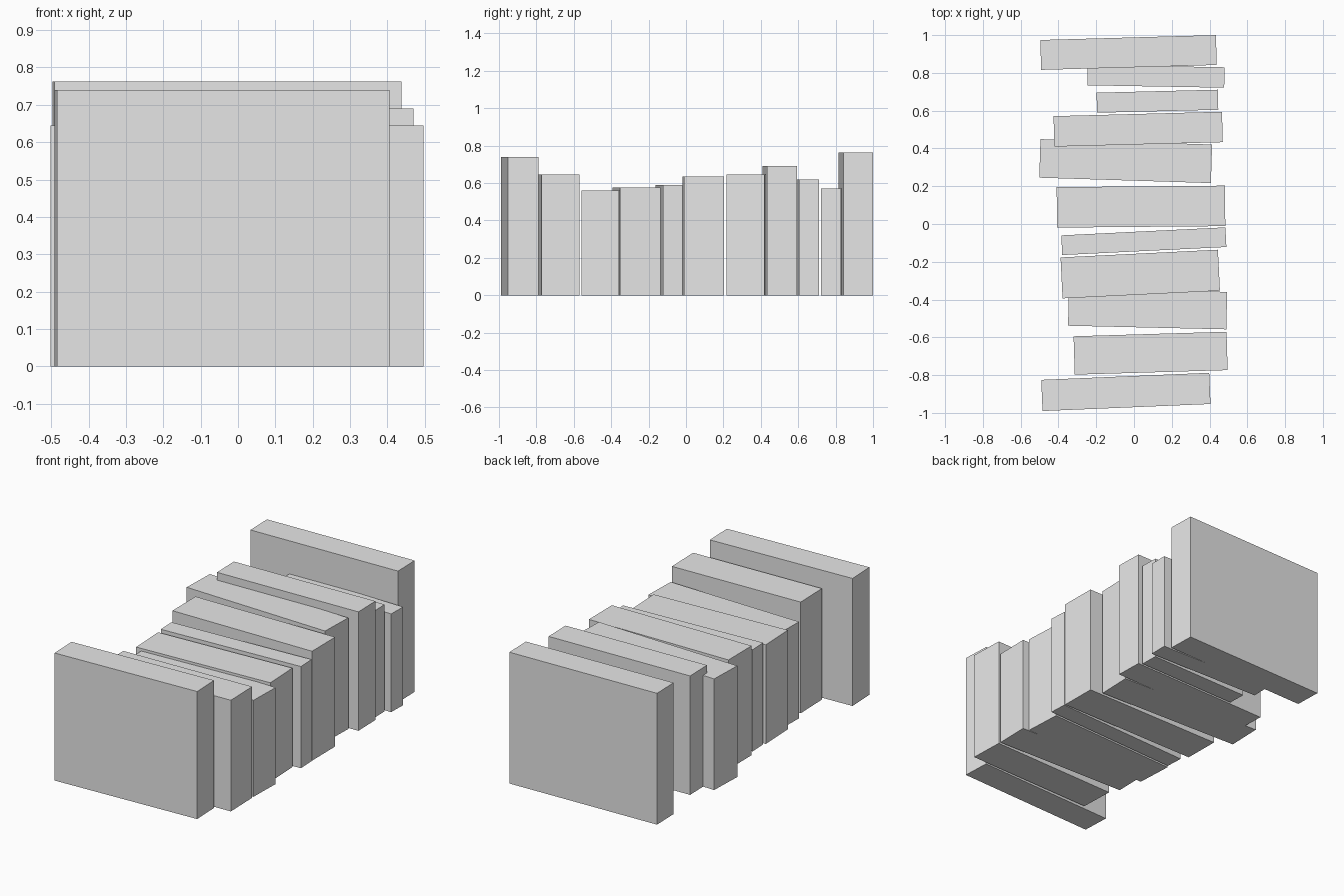
import bpy
import math

grey = bpy.data.materials.new("plain_grey")
grey.diffuse_color = (0.8, 0.8, 0.8, 1)


def add_book(index, x, y, length, thickness, height, turn):
    """Upright book standing on the shelf, turned slightly about z."""
    bpy.ops.mesh.primitive_cube_add(size=1, location=(x, y, height / 2),
                                    rotation=(0, 0, math.radians(turn)))
    book = bpy.context.object
    book.name = f"book_{index:02d}"
    book.scale = (length, thickness, height)
    book.data.materials.append(grey)


# Row of books from front to back: x, y, length, thickness, height, turn
books = [
    (-0.043, -0.889, 0.89, 0.165, 0.74, 2.4),
    (0.088, -0.684, 0.81, 0.203, 0.645, 1.7),
    (0.072, -0.449, 0.838, 0.198, 0.56, -1.3),
    (0.033, -0.265, 0.834, 0.217, 0.575, 2.8),
    (0.052, -0.091, 0.87, 0.104, 0.59, 2.8),
    (0.037, 0.092, 0.891, 0.214, 0.635, 0.5),
    (-0.044, 0.333, 0.909, 0.204, 0.645, -1.8),
    (0.022, 0.502, 0.892, 0.161, 0.69, 1.5),
    (0.124, 0.650, 0.642, 0.106, 0.62, 1.4),
    (0.116, 0.782, 0.725, 0.108, 0.57, -1.0),
    (-0.029, 0.908, 0.93, 0.158, 0.762, 1.6),
]
for i, spec in enumerate(books, 1):
    add_book(i, *spec)
